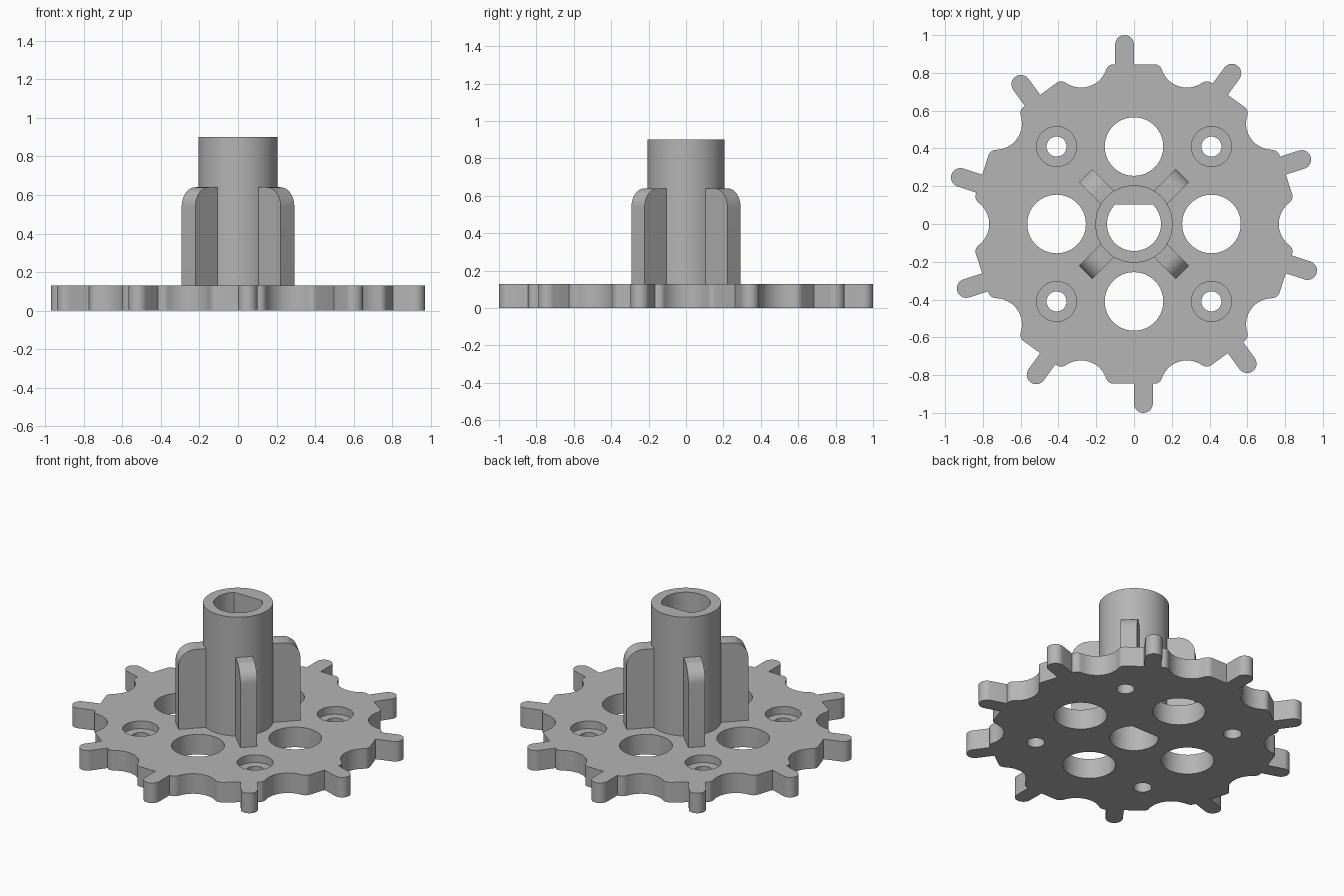
import bpy, bmesh
from math import sin, cos, pi, radians, asin
from mathutils import Matrix, Vector

if "Cube" in bpy.data.objects:
    bpy.data.objects.remove(bpy.data.objects["Cube"])

GREY = (0.46, 0.46, 0.46, 1)
mat = bpy.data.materials.new("plain grey")
mat.use_nodes = True
mat.diffuse_color = GREY
mat.node_tree.nodes["Principled BSDF"].inputs["Base Color"].default_value = GREY

PLATE = 0.13      # plate thickness
TEETH = 10


def arc(cx, cy, r, a0, a1, n):
    """Points of an arc, angles in degrees."""
    return [(cx + r * cos(radians(a0 + (a1 - a0) * i / n)),
             cy + r * sin(radians(a0 + (a1 - a0) * i / n))) for i in range(n + 1)]


def circle(cx, cy, r, n=64):
    return arc(cx, cy, r, 0, 360, n)[:-1]


def prisms(name, outlines, z0, z1):
    """One object made of closed outlines extruded from z0 to z1."""
    bm = bmesh.new()
    for pts in outlines:
        face = bm.faces.new([bm.verts.new((x, y, z0)) for x, y in pts])
        top = bmesh.ops.extrude_face_region(bm, geom=[face])["geom"]
        bmesh.ops.translate(bm, vec=(0, 0, z1 - z0),
                            verts=[v for v in top if isinstance(v, bmesh.types.BMVert)])
    bmesh.ops.recalc_face_normals(bm, faces=bm.faces)
    mesh = bpy.data.meshes.new(name)
    bm.to_mesh(mesh)
    bm.free()
    mesh.materials.append(mat)
    obj = bpy.data.objects.new(name, mesh)
    bpy.context.scene.collection.objects.link(obj)
    return obj


def cut(obj, cutter):
    """Subtract the cutter and apply the result."""
    mod = obj.modifiers.new("cut", "BOOLEAN")
    mod.operation = "DIFFERENCE"
    mod.solver = "EXACT"
    mod.object = cutter
    bpy.context.view_layer.objects.active = obj
    bpy.ops.object.modifier_apply(modifier=mod.name)


def smooth(obj):
    bpy.ops.object.select_all(action="DESELECT")
    obj.select_set(True)
    bpy.context.view_layer.objects.active = obj
    bpy.ops.object.shade_smooth_by_angle(angle=radians(30))


# Plate outline: one land with an offset finger, then a scallop, repeated
unit = arc(-0.109, 0.805, 0.04, 161.6, 90, 6)             # left shoulder
unit += [(-0.1, 0.845)]
unit += arc(-0.05, 0.95, 0.05, 180, 0, 14)                # finger tip
unit += [(0, 0.845)]
unit += arc(0.109, 0.805, 0.04, 90, 18.4, 6)              # right shoulder
unit += arc(0.28, 0.862, 0.14, 198.4, 305.6, 14)[1:-1]    # scallop
outline = []
for k in range(TEETH):
    turn = Matrix.Rotation(-2 * pi * k / TEETH, 2)
    outline += [tuple(turn @ Vector(p)) for p in unit]
plate = prisms("toothed_plate", [outline], 0, PLATE)

# Hub tube
hub = prisms("hub_tube", [circle(0, 0, 0.205)], PLATE, 0.9)

# Cutters: D-shaped bore, round windows, screw holes and counterbores
D = 0.41
flat = asin(0.103 / 0.143) * 180 / pi
bore = prisms("bore_cutter", [arc(0, 0, 0.143, 180 - flat, 360 + flat, 56)], -0.2, 1.1)
corners = [(x, y) for x in (-D, D) for y in (-D, D)]
sides = [(D, 0), (-D, 0), (0, D), (0, -D)]
windows = prisms("window_cutter", [circle(x, y, 0.155) for x, y in sides], -0.2, 0.3)
screws = prisms("screw_cutter", [circle(x, y, 0.053, 40) for x, y in corners], -0.2, 0.3)
sinks = prisms("counterbore_cutter", [circle(x, y, 0.106, 48) for x, y in corners],
               PLATE - 0.05, 0.3)
cut(hub, bore)
for cutter in (bore, windows, screws, sinks):
    cut(plate, cutter)
for cutter in (bore, windows, screws, sinks):
    bpy.data.objects.remove(cutter)

# Four diagonal ribs with a rounded outer top corner
profile = [(0.17, PLATE), (0.363, PLATE)] + arc(0.263, 0.54, 0.1, 0, 90, 10) + [(0.17, 0.64)]
for k, name in enumerate(("back_left", "back_right", "front_right", "front_left")):
    rib = prisms(name + "_rib", [profile], -0.05, 0.05)
    rib.data.transform(Matrix.Rotation(pi / 4 + k * pi / 2, 4, "Z")
                       @ Matrix.Rotation(pi / 2, 4, "X"))
    smooth(rib)

smooth(plate)
smooth(hub)
